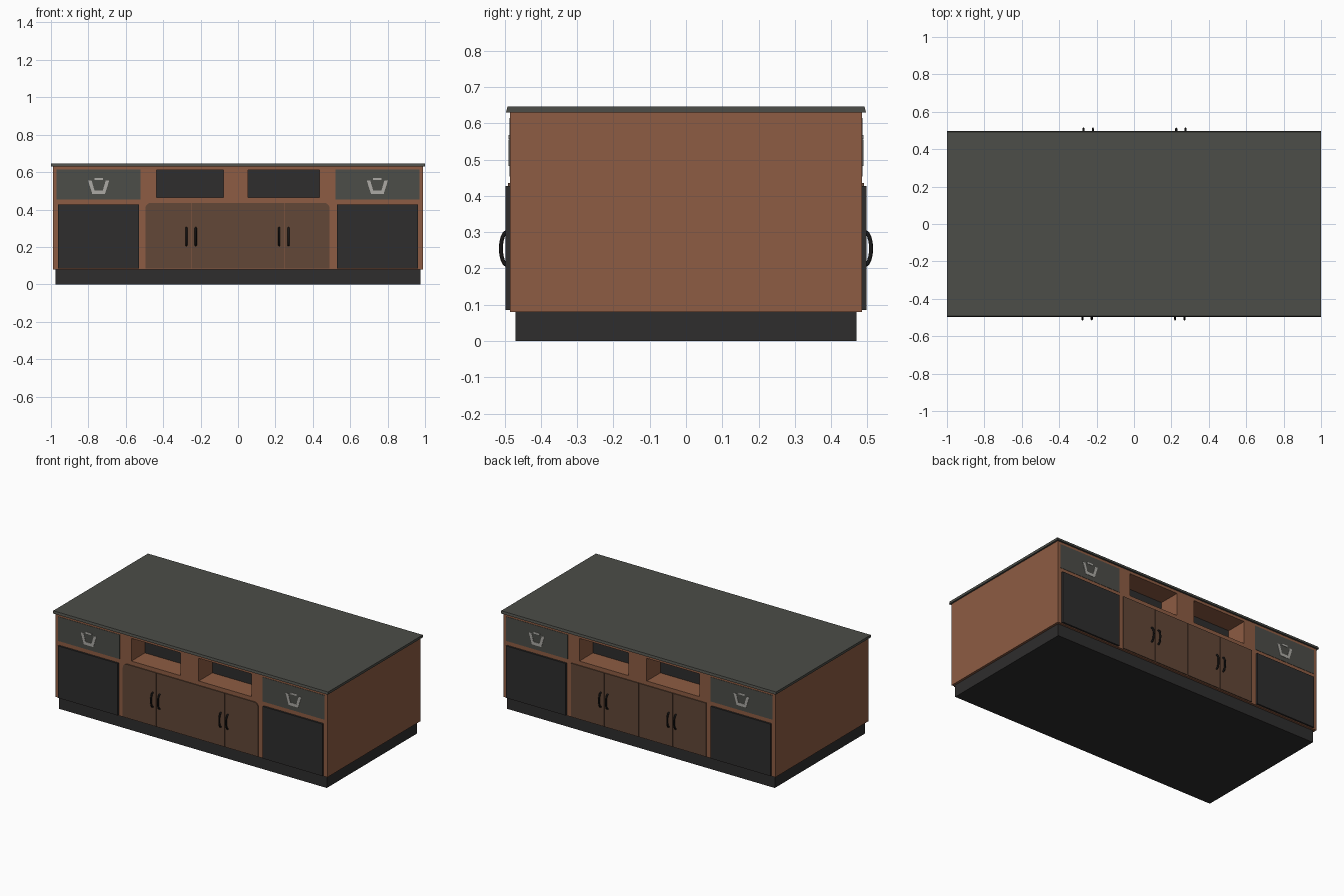
import bpy, bmesh, math

if "Cube" in bpy.data.objects:
    bpy.data.objects.remove(bpy.data.objects["Cube"])


def material(name, r, g, b):
    lin = [((c / 255 + 0.055) / 1.055) ** 2.4 for c in (r, g, b)]
    m = bpy.data.materials.new(name)
    m.diffuse_color = (*lin, 1)
    m.use_nodes = True
    m.node_tree.nodes["Principled BSDF"].inputs["Base Color"].default_value = m.diffuse_color
    return m


BROWN = material("brown_wood", 141, 92, 67)
DOOR = material("dark_wood", 98, 71, 55)
BLACK = material("black_panel", 46, 45, 45)
STONE = material("grey_stone", 76, 77, 72)
IRON = material("black_iron", 24, 23, 23)
METAL = material("pale_metal", 172, 170, 165)


def finish(name, bm, mat):
    bmesh.ops.recalc_face_normals(bm, faces=bm.faces[:])
    me = bpy.data.meshes.new(name)
    bm.to_mesh(me)
    bm.free()
    ob = bpy.data.objects.new(name, me)
    bpy.context.collection.objects.link(ob)
    me.materials.append(mat)
    return ob


def plate(name, outline, d0, d1, s, mat):
    """Prism from an (x, z) outline between depths d0 and d1; s=-1 front, s=1 back."""
    bm = bmesh.new()
    f = bm.faces.new([bm.verts.new((-s * x, s * d0, z)) for x, z in outline])
    ext = bmesh.ops.extrude_face_region(bm, geom=[f])
    for v in ext["geom"]:
        if isinstance(v, bmesh.types.BMVert):
            v.co.y = s * d1
    return finish(name, bm, mat)


def rect(x0, x1, z0, z1, left=0, right=0):
    """Rectangle outline with optional rounded top corners."""
    pts = [(x0, z0), (x1, z0)]
    for r, cx, a0 in ((right, x1 - right, 0), (left, x0 + left, 90)):
        steps = range(0, 91, 18) if r else [0]
        for a in steps:
            t = math.radians(a0 + a)
            pts.append((cx + r * math.cos(t), z1 - r + r * math.sin(t)))
    return pts


# Plinth, cabinet body and worktop
plate("plinth", rect(-0.975, 0.975, 0, 0.085), -0.47, 0.47, -1, BLACK)
body = plate("cabinet_body", rect(-0.99, 0.99, 0.08, 0.632), -0.485, 0.485, -1, BROWN)
top = plate("worktop", rect(-1, 1, 0.63, 0.646), -0.496, 0.496, -1, STONE)
for v in top.data.vertices:
    if v.co.z > 0.64:
        v.co.y *= 0.992

# Open niches cut into both long sides
NICHES = ((-0.436, -0.077), (0.054, 0.437))
cutters = []
for s in (-1, 1):
    for x0, x1 in NICHES:
        cutters.append(plate("niche_cutter", rect(x0, x1, 0.463, 0.612), 0.34, 0.55, s, BROWN))
for c in cutters:
    mod = body.modifiers.new("niche", "BOOLEAN")
    mod.operation = "DIFFERENCE"
    mod.solver = "EXACT"
    mod.object = c
bpy.context.view_layer.update()
cut_mesh = bpy.data.meshes.new_from_object(
    body.evaluated_get(bpy.context.evaluated_depsgraph_get()))
body.modifiers.clear()
body.data = cut_mesh
for c in cutters:
    bpy.data.objects.remove(c)


def handle(name, x, s):
    """Bowed vertical pull made from a bevelled curve."""
    cu = bpy.data.curves.new(name, "CURVE")
    cu.dimensions = "3D"
    cu.bevel_depth = 0.0055
    cu.bevel_resolution = 2
    cu.use_fill_caps = True
    sp = cu.splines.new("POLY")
    n = 12
    sp.points.add(n)
    for i, p in enumerate(sp.points):
        t = math.pi * i / n
        p.co = (-s * x, s * (0.488 + 0.022 * math.sin(t) ** 0.8),
                0.255 - 0.047 * math.cos(t), 1)
    ob = bpy.data.objects.new(name, cu)
    bpy.context.collection.objects.link(ob)
    cu.materials.append(IRON)


for s, side in ((-1, "front"), (1, "back")):
    # Dark backs inside the niches
    for x0, x1 in NICHES:
        plate(side + "_niche_back", rect(x0, x1, 0.463, 0.612), 0.335, 0.344, s, BLACK)

    # Doors: the front has one wide middle panel, the back has four doors
    g = 0.002
    edges = [-0.497, -0.25, 0.247, 0.492] if s < 0 else [-0.495, -0.25, 0, 0.247, 0.492]
    last = len(edges) - 2
    r = 0.03 if s < 0 else 0
    for i in range(last + 1):
        plate(side + "_door", rect(edges[i] + g, edges[i + 1] - g, 0.085, 0.436,
                                   r if i == 0 else 0, r if i == last else 0),
              0.48, 0.491, s, DOOR)
    for x in (-0.276, -0.226, 0.22, 0.27):
        handle(side + "_door_handle", x, s)

    for m in (-1, 1):
        cx = 0.745 * m
        # Drawer front and the tall dark panel below it
        plate(side + "_drawer", rect(cx - 0.225, cx + 0.225, 0.454, 0.614), 0.48, 0.487, s, STONE)
        plate(side + "_lower_panel", rect(cx - 0.217, cx + 0.217, 0.085, 0.427), 0.48, 0.497, s, BLACK)
        # Pale bowl-shaped drawer pull
        bowl = [(-0.057, 0.03), (-0.034, -0.043), (0.034, -0.043), (0.057, 0.03),
                (0.038, 0.03), (0.022, -0.024), (-0.022, -0.024), (-0.038, 0.03)]
        plate(side + "_drawer_pull", [(cx + x, 0.526 + z) for x, z in bowl], 0.486, 0.489, s, METAL)
        plate(side + "_pull_tab", rect(cx - 0.022, cx + 0.022, 0.557, 0.568), 0.486, 0.489, s, METAL)
